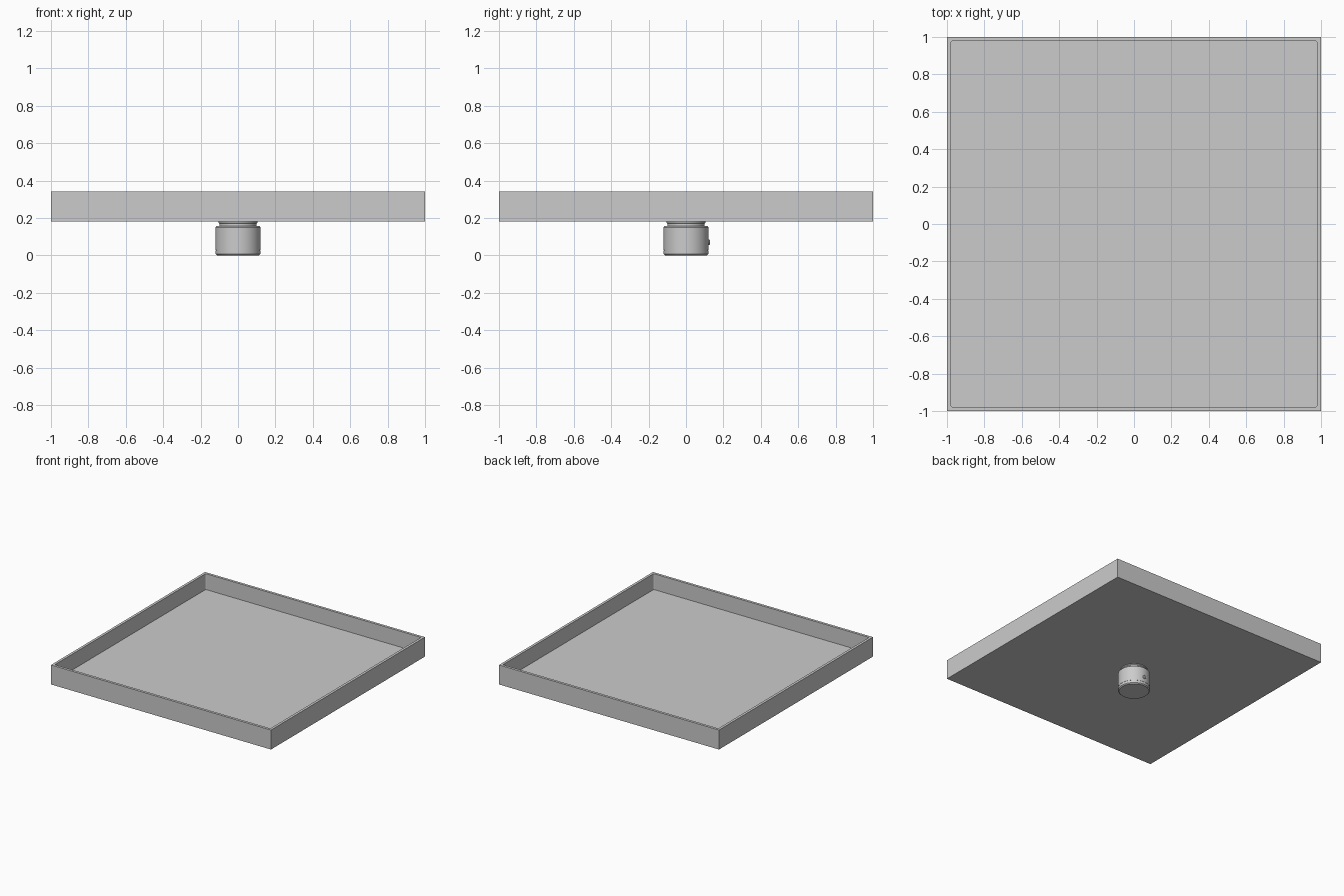
import bpy, bmesh, math
from mathutils import Matrix, Vector

cube = bpy.data.objects.get("Cube")
if cube:
    bpy.data.objects.remove(cube, do_unlink=True)

grey = bpy.data.materials.new("light grey")
grey.use_nodes = True
colour = (0.6, 0.6, 0.6, 1)
grey.diffuse_color = colour
grey.node_tree.nodes["Principled BSDF"].inputs["Base Color"].default_value = colour


def finish(name, bm, smooth=False):
    bmesh.ops.recalc_face_normals(bm, faces=bm.faces)
    mesh = bpy.data.meshes.new(name)
    bm.to_mesh(mesh)
    bm.free()
    obj = bpy.data.objects.new(name, mesh)
    bpy.context.collection.objects.link(obj)
    mesh.materials.append(grey)
    if smooth:
        bpy.ops.object.select_all(action="DESELECT")
        obj.select_set(True)
        bpy.context.view_layer.objects.active = obj
        bpy.ops.object.shade_smooth_by_angle(angle=math.radians(30))
    return obj


def turned(name, profile, sides=64, matrix=Matrix()):
    """Revolve (radius, height) points around z and cap both ends."""
    bm = bmesh.new()
    rings = [[bm.verts.new((r * math.cos(math.tau * i / sides),
                            r * math.sin(math.tau * i / sides), z))
              for i in range(sides)] for r, z in profile]
    for low, high in zip(rings, rings[1:]):
        for i in range(sides):
            j = (i + 1) % sides
            bm.faces.new((low[i], low[j], high[j], high[i]))
    bm.faces.new(rings[0])
    bm.faces.new(rings[-1])
    bm.transform(matrix)
    return finish(name, bm, True)


# Square tray with a recessed floor
base, rim, floor, wall = 0.18, 0.34, 0.21, 0.03
bm = bmesh.new()
bmesh.ops.create_cube(bm, size=2)
for v in bm.verts:
    v.co.z = rim if v.co.z > 0 else base
top = max(bm.faces, key=lambda f: f.calc_center_median().z)
bmesh.ops.inset_region(bm, faces=[top], thickness=wall)
pocket = bmesh.ops.extrude_discrete_faces(bm, faces=[top])["faces"][0]
for v in pocket.verts:
    v.co.z = floor
# Round the pocket's four upright corners slightly
corners = [e for e in bm.edges
           if abs(e.verts[0].co.z - e.verts[1].co.z) > 0.1
           and abs(e.verts[0].co.x) < 0.99]
bmesh.ops.bevel(bm, geom=corners, offset=0.01, segments=3,
                profile=0.5, affect="EDGES")
finish("tray", bm)

# Mounting hub below the tray: foot, body and neck
turned("hub_foot", [(0.113, 0), (0.12, 0.007), (0.12, 0.025)])
turned("hub_body", [(0.118, 0.025), (0.118, 0.029), (0.12, 0.029),
                    (0.12, 0.15), (0.112, 0.157)])
turned("hub_neck", [(0.1, 0.15), (0.1, 0.17), (0.104, 0.174), (0.104, 0.18)])

# Small clamping screw at the back of the hub
turned("clamp_screw", [(0.014, 0), (0.014, 0.022), (0.011, 0.025)], 24,
       Matrix.Translation(Vector((0, 0.1025, 0.07)))
       @ Matrix.Rotation(-math.pi / 2, 4, "X"))
